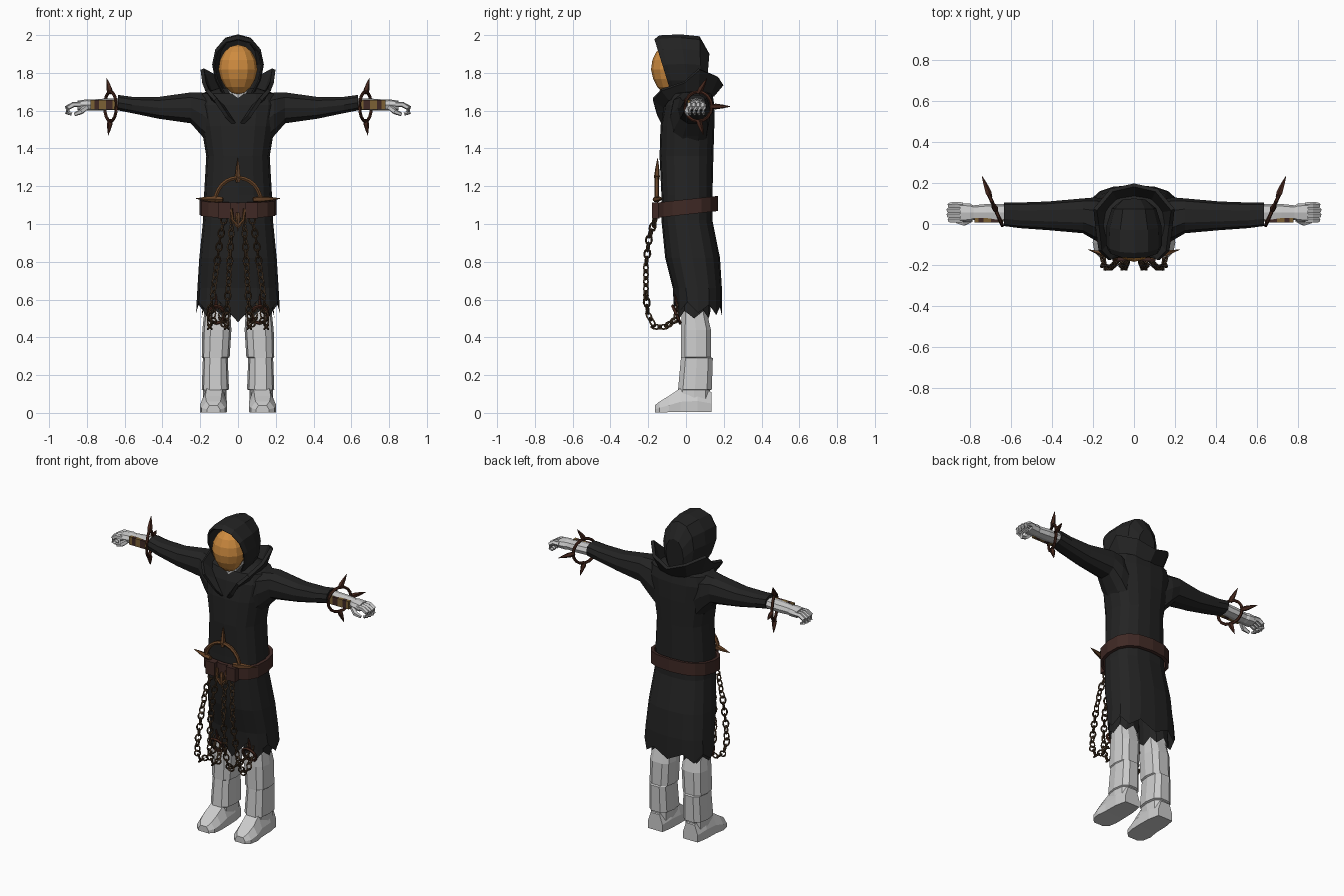
import bpy, bmesh, math
from mathutils import Vector as V, Matrix

if "Cube" in bpy.data.objects:
    bpy.data.objects.remove(bpy.data.objects["Cube"])


def colour(name, rgb):
    m = bpy.data.materials.new(name)
    m.diffuse_color = (*rgb, 1)
    m.use_nodes = True
    m.node_tree.nodes["Principled BSDF"].inputs["Base Color"].default_value = m.diffuse_color
    return m


CLOTH = colour("black_cloth", (0.017, 0.017, 0.017))
ORANGE = colour("orange", (0.62, 0.26, 0.05))
LEATHER = colour("leather", (0.05, 0.022, 0.018))
BRONZE = colour("bronze", (0.13, 0.055, 0.02))
RUST = colour("rust", (0.06, 0.02, 0.012))
CHAIN = colour("chain_metal", (0.06, 0.035, 0.018))
GOLD = colour("dull_gold", (0.2, 0.12, 0.035))


def finish(name, bm, mat=None, mirror=False, thick=0):
    bmesh.ops.recalc_face_normals(bm, faces=bm.faces)
    me = bpy.data.meshes.new(name)
    bm.to_mesh(me)
    bm.free()
    ob = bpy.data.objects.new(name, me)
    bpy.context.collection.objects.link(ob)
    if mat:
        me.materials.append(mat)
    if mirror:
        ob.modifiers.new("mirror", 'MIRROR')
    if thick:
        s = ob.modifiers.new("thickness", 'SOLIDIFY')
        s.thickness, s.offset = thick, 0
    return ob


def skin(bm, rings, closed=True, caps=True):
    """Join successive rings of points with quads."""
    vs = [[bm.verts.new(p) for p in r] for r in rings]
    n = len(vs[0])
    for a, b in zip(vs, vs[1:]):
        for i in range(n if closed else n - 1):
            j = (i + 1) % n
            bm.faces.new((a[i], a[j], b[j], b[i]))
    if caps:
        bm.faces.new(vs[0])
        bm.faces.new(vs[-1])


def oval(c, u, v, n=12, p=0.8):
    """Boxy oval ring around c with half axes u and v."""
    f = lambda t: math.copysign(abs(t) ** p, t) if abs(t) > 1e-6 else 0
    a = [2 * math.pi * i / n for i in range(n)]
    return [V(c) + V(u) * f(math.cos(t)) + V(v) * f(math.sin(t)) for t in a]


def flat_ring(z, rx, y0, y1, cx=0, n=16, p=0.8):
    return oval((cx, (y0 + y1) / 2, z), (rx, 0, 0), (0, (y1 - y0) / 2, 0), n, p)


def tube(bm, pts, radii, n=6):
    pts = [V(p) for p in pts]
    rings = []
    for i, p in enumerate(pts):
        d = pts[min(i + 1, len(pts) - 1)] - pts[max(i - 1, 0)]
        q = d.to_track_quat('Z', 'Y')
        r = radii[i] if isinstance(radii, (list, tuple)) else radii
        rings.append(oval(p, q @ V((r, 0, 0)), q @ V((0, r, 0)), n, 1))
    skin(bm, rings)


def spike(bm, a, b, r=0.016):
    a, b = V(a), V(b)
    tube(bm, [a, a.lerp(b, .25), a.lerp(b, .65), b], [r * .7, r, r * .6, .001], 5)


def box(bm, lo, hi):
    lo, hi = V(lo), V(hi)
    m = Matrix.Translation((lo + hi) / 2) @ Matrix.Diagonal((*(hi - lo), 1))
    bmesh.ops.create_cube(bm, size=1, matrix=m)


# robe with ragged hem
bm = bmesh.new()
hem = flat_ring(0.55, 0.222, -0.06, 0.19)
for i, p in enumerate(hem):
    p.z = 0.48 if i == 12 else 0.53 + 0.05 * (i % 2) - 0.12 * (p.y - 0.06)
body = [(0.66, 0.215, -0.07, 0.19), (0.82, 0.205, -0.11, 0.18), (1.02, 0.185, -0.13, 0.14),
        (1.15, 0.18, -0.13, 0.14), (1.36, 0.168, -0.14, 0.145), (1.52, 0.195, -0.135, 0.15),
        (1.63, 0.215, -0.115, 0.15), (1.69, 0.2, -0.09, 0.14), (1.72, 0.10, -0.04, 0.10)]
skin(bm, [flat_ring(0.72, 0.18, -0.05, 0.15), hem] + [flat_ring(*s) for s in body])
finish("robe", bm, CLOTH)

# sleeves: x, bottom, top, front, back
bm = bmesh.new()
skin(bm, [oval((x, (f + b) / 2, (lo + hi) / 2), (0, (b - f) / 2, 0), (0, 0, (hi - lo) / 2), 10)
          for x, lo, hi, f, b in [(0.13, 1.38, 1.69, -0.09, 0.12), (0.19, 1.46, 1.70, -0.08, 0.13),
                                  (0.25, 1.53, 1.70, -0.045, 0.125), (0.42, 1.555, 1.675, -0.03, 0.11),
                                  (0.56, 1.585, 1.675, -0.02, 0.105), (0.635, 1.60, 1.685, -0.01, 0.105)]])
finish("sleeve", bm, CLOTH, True)

# collar
bm = bmesh.new()
low = [(0.02, -0.13, 1.53), (0.08, -0.12, 1.62), (0.13, -0.09, 1.66), (0.15, 0, 1.68),
       (0.14, 0.06, 1.68), (0.09, 0.12, 1.68), (0, 0.14, 1.68)]
top = [(0.06, -0.15, 1.57), (0.12, -0.175, 1.66), (0.165, -0.13, 1.71), (0.18, -0.01, 1.75),
       (0.19, 0.07, 1.82), (0.11, 0.165, 1.78), (0, 0.19, 1.74)]
skin(bm, [low, top], False, False)
finish("collar", bm, CLOTH, True, 0.02)

# hood: arched slices from rim to back
bm = bmesh.new()
arch = [(0.5, 0), (0.88, 0.3), (1, 0.55), (0.88, 0.78), (0.5, 0.95), (0, 1)]
arch += [(-a, b) for a, b in arch[-2::-1]]
skin(bm, [[(a * w, y0 + (y1 - y0) * b, zb + (zt - zb) * b) for a, b in arch]
          for y0, y1, zb, zt, w in [(-0.07, -0.165, 1.67, 1.975, 0.125), (-0.05, -0.14, 1.66, 1.995, 0.133),
                                    (0.02, -0.03, 1.66, 2.0, 0.13), (0.08, 0.07, 1.66, 1.99, 0.105),
                                    (0.10, 0.12, 1.66, 1.90, 0.06)]], False, False)
bm.edges.ensure_lookup_table()
bm.verts.ensure_lookup_table()
bm.faces.new(bm.verts[-len(arch):])
finish("hood", bm, CLOTH, thick=0.008)

# mask and neck
bm = bmesh.new()
bmesh.ops.create_uvsphere(bm, u_segments=12, v_segments=8, radius=1)
for v in bm.verts:
    k = 1 + 0.12 * min(v.co.z, 0)
    v.co = V((v.co.x * 0.103 * k, -0.09 + v.co.y * 0.095 * k, 1.818 + v.co.z * 0.132))
finish("mask", bm, ORANGE)
bm = bmesh.new()
skin(bm, [flat_ring(z, 0.06, -0.10, 0.05, n=8) for z in (1.6, 1.76)])
finish("neck", bm)

# belt, tilted up to the back, with front plates
bm = bmesh.new()
rings = []
for z, g in [(1.045, 0), (1.045, .02), (1.125, .02), (1.125, 0)]:
    r = flat_ring(z, 0.185 + g, -0.14 - g, 0.15 + g)
    for p in r:
        p.z += 0.11 * p.y + 0.005
    rings.append(r)
skin(bm, rings, caps=False)
finish("belt", bm, LEATHER)
bm = bmesh.new()
box(bm, (0.04, -0.18, 1.03), (0.105, -0.14, 1.115))
finish("belt_plate", bm, LEATHER, True)

# spiked half ring on the belt
bm = bmesh.new()
arc = [(0.12 * math.cos(t), -0.155, 1.12 + 0.125 * math.sin(t))
       for t in [math.pi * i / 12 for i in range(13)]]
tube(bm, arc, 0.012)
spike(bm, (0, -0.155, 1.22), (0, -0.15, 1.35))
spike(bm, (0, -0.165, 1.06), (0, -0.165, 0.96), 0.014)
for s in (1, -1):
    spike(bm, (0.08 * s, -0.165, 1.13), (0.225 * s, -0.125, 1.135), 0.018)
    tube(bm, [(0.035 * s, -0.165, 1.08), (0.03 * s, -0.17, 1.02), (0, -0.17, 0.985)], 0.009)
finish("belt_emblem", bm, BRONZE)


def chain(name, pts, step=0.037):
    """Oval links turned by quarter turns along a polyline."""
    pts = [V(p) for p in pts]
    bm = bmesh.new()
    k, carry = 0, 0.0
    for a, b in zip(pts, pts[1:]):
        d, length = (b - a).normalized(), (b - a).length
        q = d.to_track_quat('Z', 'Y')
        while carry < length:
            t = math.radians(45 + 90 * k)
            side = q @ V((math.cos(t), math.sin(t), 0))
            nor = d.cross(side)
            rows = []
            for i in range(10):
                u = 2 * math.pi * i / 10
                out = side * math.cos(u) * 0.016 + d * math.sin(u) * 0.024
                rows.append(oval(a + d * carry + out, out.normalized() * 0.0055, nor * 0.0055, 4, 1))
            skin(bm, rows + [rows[0]], caps=False)
            k, carry = k + 1, carry + step
        carry -= length
    finish(name, bm, CHAIN, True)


# hanging chains looping back to the legs
for name, x0, x1, x2 in [("inner_chain", 0.03, 0.06, 0.09), ("outer_chain", 0.075, 0.15, 0.13)]:
    xs = lambda t: x0 + (x1 - x0) * t
    chain(name, [(x0, -0.165, 1.02), (xs(.25), -0.195, 0.93), (xs(.5), -0.212, 0.78),
                 (xs(.8), -0.212, 0.62), (x1, -0.20, 0.52), (x1, -0.165, 0.455),
                 (x1, -0.11, 0.455), (x2, -0.06, 0.49), (x2, -0.035, 0.57)])

# shackle ring on each leg
bm = bmesh.new()
tube(bm, [(0.115 + 0.045 * math.cos(t), -0.05 - 0.02 * math.sin(t), 0.52 + 0.045 * math.sin(t))
          for t in [math.pi * i / 6 for i in range(13)]], 0.009, 5)
spike(bm, (0.115, -0.04, 0.55), (0.115, -0.06, 0.63), 0.01)
finish("leg_shackle", bm, RUST, True)

# ragged trouser cuffs
bm = bmesh.new()
cuff = flat_ring(0.5, 0.078, -0.045, 0.13, 0.115, 12)
for i, p in enumerate(cuff):
    p.z += 0.04 * (i % 2)
skin(bm, [cuff, flat_ring(0.74, 0.07, -0.04, 0.13, 0.1, 12)], caps=False)
finish("trouser_cuff", bm, CLOTH, True)

# boots: z, half width, front, back, centre x
bm = bmesh.new()
skin(bm, [flat_ring(*s, n=10, p=0.7) for s in
          [(0.02, 0.062, -0.04, 0.13, 0.125), (0.12, 0.062, -0.045, 0.13, 0.122),
           (0.125, 0.072, -0.045, 0.14, 0.12), (0.29, 0.066, -0.03, 0.145, 0.12),
           (0.295, 0.074, -0.03, 0.135, 0.118), (0.44, 0.077, -0.03, 0.135, 0.112),
           (0.52, 0.07, -0.025, 0.115, 0.11), (0.74, 0.06, -0.02, 0.11, 0.1)]])
finish("boot_shaft", bm, None, True)
bm = bmesh.new()
skin(bm, [[(x + a * w, y, b * h) for a, b in
           [(-1, 0.04), (-1, 0.45), (-0.6, 1), (0.6, 1), (1, 0.45), (1, 0.04)]]
          for y, x, w, h in [(0.135, 0.125, 0.052, 0.11), (0.06, 0.125, 0.066, 0.14), (-0.03, 0.125, 0.068, 0.13),
                             (-0.09, 0.13, 0.072, 0.09), (-0.14, 0.13, 0.062, 0.06), (-0.165, 0.13, 0.035, 0.04)]])
finish("boot_foot", bm, None, True)

# forearm and palm
bm = bmesh.new()
skin(bm, [oval((x, 0.055, z), (0, w, 0), (0, 0, h), 8) for x, z, w, h in
          [(0.60, 1.637, 0.042, 0.03), (0.72, 1.632, 0.043, 0.031), (0.785, 1.63, 0.036, 0.028),
           (0.80, 1.63, 0.044, 0.03), (0.85, 1.628, 0.047, 0.025)]])
finish("forearm", bm, None, True)

# curled fingers and thumb
bm = bmesh.new()
for i in range(4):
    y = 0.02 + 0.024 * i
    e = 0.006 * (i in (1, 2))
    tube(bm, [(0.835, y, 1.632), (0.872, y, 1.632), (0.9 + e, y, 1.615), (0.9 + e, y, 1.59), (0.88, y, 1.582)],
         [0.014, 0.015, 0.014, 0.012, 0.009], 5)
tube(bm, [(0.80, 0.02, 1.62), (0.83, 0.005, 1.595), (0.865, 0.012, 1.58)], [0.016, 0.015, 0.01], 5)
finish("fingers", bm, None, True)

# wrist bands on the front of the forearm
for name, mat, x0, x1 in [("gold_band_inner", GOLD, 0.64, 0.665), ("brown_band_inner", LEATHER, 0.665, 0.70),
                          ("gold_band_middle", GOLD, 0.70, 0.735), ("brown_band_outer", LEATHER, 0.735, 0.76),
                          ("gold_band_outer", GOLD, 0.76, 0.78)]:
    bm = bmesh.new()
    box(bm, (x0, 0.008, 1.607), (x1, 0.03, 1.657))
    finish(name, bm, mat, True)

# spiked wrist ring, turned outward to the back
bm = bmesh.new()
c, d, up = V((0.675, 0.065, 1.622)), V((0.4, 0.917, 0)), V((0, 0, 1))
tube(bm, [c + (d * math.cos(t) + up * math.sin(t)) * 0.078
          for t in [math.pi * i / 8 for i in range(17)]], 0.009)
spike(bm, c + d * 0.07, c + d * 0.185 + V((-0.006, 0, 0)))
spike(bm, c + up * 0.07, c + up * 0.15 + d * 0.05)
spike(bm, c - up * 0.07, c - up * 0.152 + d * 0.03)
finish("spiked_wrist_ring", bm, RUST, True)
